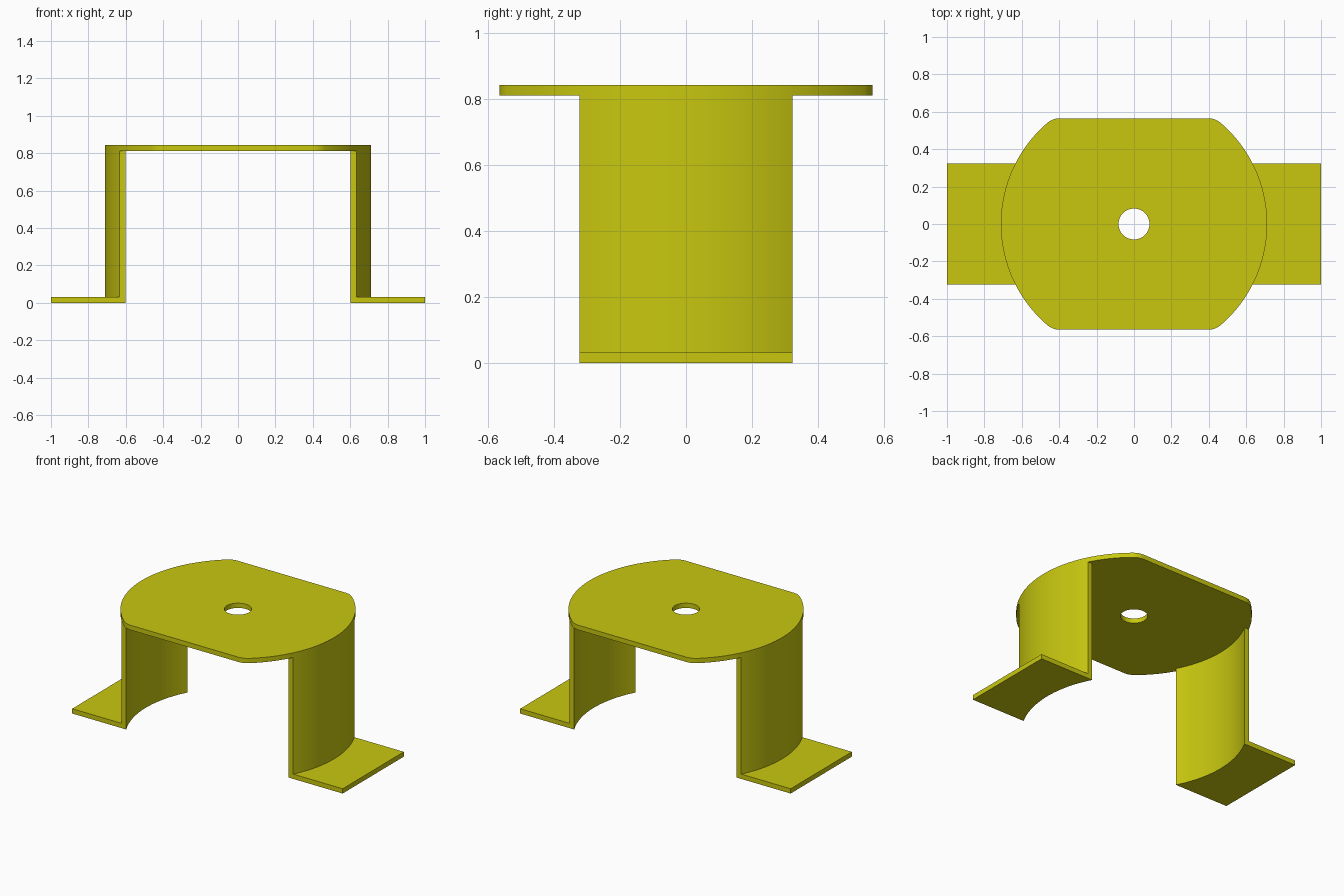
import bpy, bmesh, math

cube = bpy.data.objects.get("Cube")
if cube:
    bpy.data.objects.remove(cube, do_unlink=True)

R = 0.712           # outer radius of the plate and legs
T = 0.032           # sheet thickness
HALF_DEPTH = 0.565  # plate half depth
HALF_LEG = 0.323    # leg and foot half width
TOP = 0.843
HOLE = 0.083
FILLET = 0.10

yellow = bpy.data.materials.new("olive yellow")
yellow.use_nodes = True
colour = (0.58, 0.575, 0.005, 1.0)
yellow.diffuse_color = colour
yellow.node_tree.nodes["Principled BSDF"].inputs["Base Color"].default_value = colour


def arc(cx, cy, r, a0, a1, n):
    """Points along an arc, both ends included."""
    return [(cx + r * math.cos(a0 + (a1 - a0) * i / n),
             cy + r * math.sin(a0 + (a1 - a0) * i / n)) for i in range(n + 1)]


def sheet(name, loops, z0, z1):
    """Extrude closed outlines (the first is the rim, others are holes) from z0 to z1."""
    bm = bmesh.new()
    edges = []
    for loop in loops:
        vs = [bm.verts.new((x, y, z0)) for x, y in loop]
        edges += [bm.edges.new((vs[i - 1], vs[i])) for i in range(len(vs))]
    bmesh.ops.triangle_fill(bm, use_beauty=True, use_dissolve=False, edges=edges)
    res = bmesh.ops.extrude_face_region(bm, geom=bm.faces[:], use_keep_orig=True)
    top = [g for g in res["geom"] if isinstance(g, bmesh.types.BMVert)]
    bmesh.ops.translate(bm, verts=top, vec=(0, 0, z1 - z0))
    bmesh.ops.recalc_face_normals(bm, faces=bm.faces[:])
    me = bpy.data.meshes.new(name)
    bm.to_mesh(me)
    bm.free()
    me.materials.append(yellow)
    ob = bpy.data.objects.new(name, me)
    bpy.context.collection.objects.link(ob)
    bpy.ops.object.select_all(action='DESELECT')
    ob.select_set(True)
    bpy.context.view_layer.objects.active = ob
    bpy.ops.object.shade_smooth_by_angle(angle=math.radians(30))
    return ob


# Top plate: round sides, straight front and back, filleted corners, centre hole
cy = HALF_DEPTH - FILLET
cx = math.sqrt((R - FILLET) ** 2 - cy ** 2)
a = math.atan2(cy, cx)
right_half = (arc(cx, -cy, FILLET, -math.pi / 2, -a, 8)[:-1]
              + arc(0, 0, R, -a, a, 48)
              + arc(cx, cy, FILLET, a, math.pi / 2, 8)[1:])
rim = right_half + [(-x, -y) for x, y in right_half]
hole = arc(0, 0, HOLE, 0, 2 * math.pi, 48)[:-1]
sheet("top_plate", [rim, hole], TOP - T, TOP)

# Curved legs and flat feet
inner = R - 0.030
a_out = math.asin(HALF_LEG / R)
a_in = math.asin(HALF_LEG / inner)
inner_arc = arc(0, 0, inner, a_in, -a_in, 32)
leg = arc(0, 0, R, -a_out, a_out, 32) + inner_arc
foot = [(1.0, -HALF_LEG), (1.0, HALF_LEG)] + inner_arc
for side, s in (("left", 1), ("right", -1)):
    sheet(side + "_leg", [[(s * x, y) for x, y in leg]], T, TOP - T)
    sheet(side + "_foot", [[(s * x, y) for x, y in foot]], 0.0, T)
